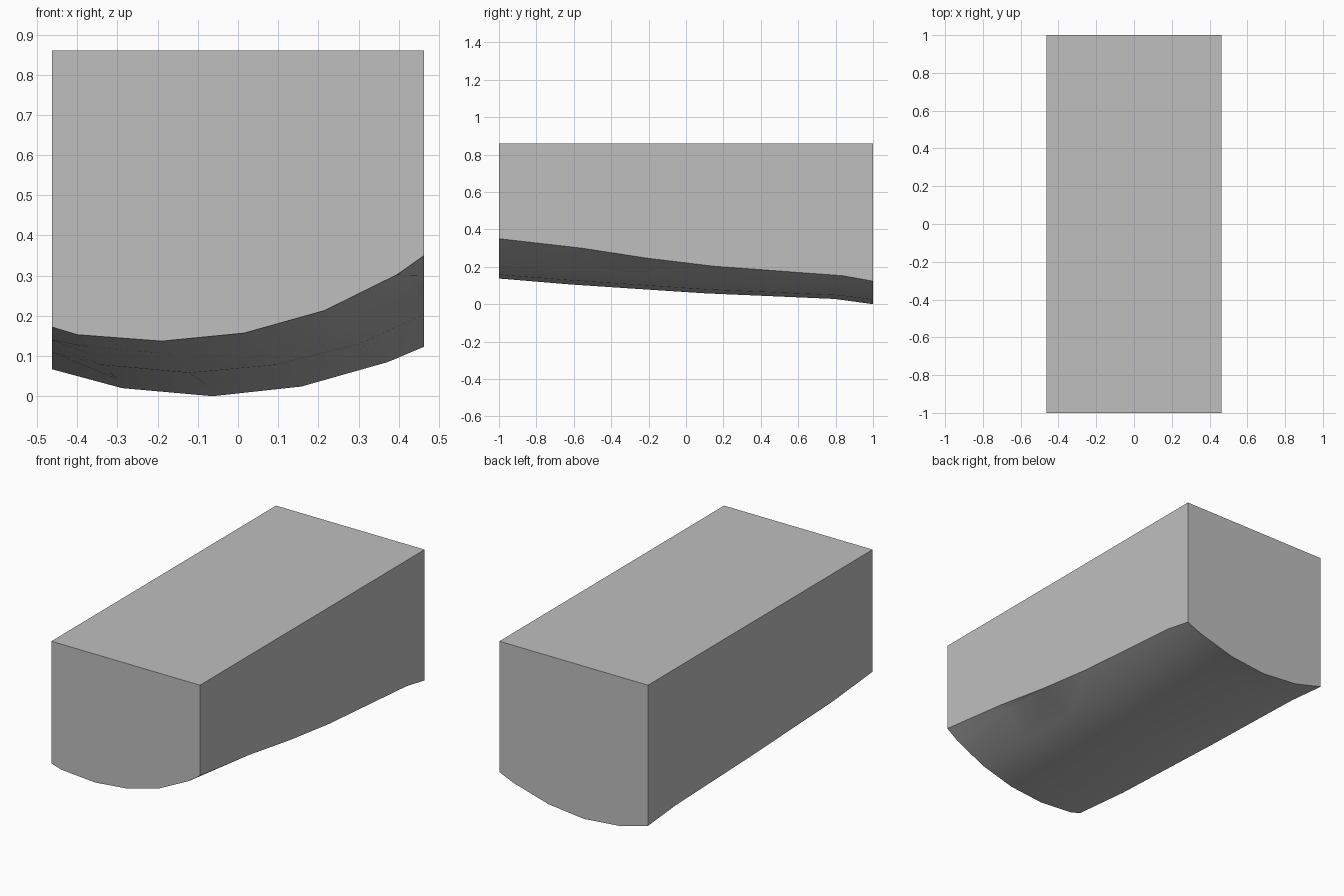
import bpy, bmesh, math

cube = bpy.data.objects.get("Cube")
if cube:
    bpy.data.objects.remove(cube)

HALF_W, HALF_L, TOP = 0.463, 1.0, 0.86
SKEW = 0.085  # the underside's grid is turned slightly against the block

# Underside cross-sections: (middle y, shift of the columns, heights left to right)
sections = [
    (-1.0, 0.0, [0.172, 0.153, 0.137, 0.157, 0.213, 0.302, 0.350]),
    (-0.6, 0.03, [0.140, 0.123, 0.105, 0.126, 0.180, 0.285, 0.300]),
    (-0.24, 0.06, [0.125, 0.100, 0.081, 0.102, 0.155, 0.245, 0.245]),
    (0.11, 0.085, [0.110, 0.078, 0.058, 0.078, 0.130, 0.203, 0.203]),
    (0.80, 0.135, [0.089, 0.043, 0.028, 0.048, 0.098, 0.152, 0.152]),
    (1.0, 0.155, [0.067, 0.020, 0.0, 0.024, 0.085, 0.123, 0.123]),
]
columns = [-0.40, -0.19, 0.015, 0.215, 0.395]

bm = bmesh.new()
rows = []
for y, shift, heights in sections:
    xs = [-HALF_W]
    for i, c in enumerate(columns):
        xs.append(min(HALF_W, c + shift * (0.72 + 0.1 * i)))
    xs.append(HALF_W)
    skew = 0 if abs(y) == HALF_L else SKEW
    rows.append([bm.verts.new((x, y + skew * x, z)) for x, z in zip(xs, heights)])

# Curved underside
for a, b in zip(rows, rows[1:]):
    for i in range(len(a) - 1):
        bm.faces.new((a[i], b[i], b[i + 1], a[i + 1]))

# Flat top and four upright walls
fl, fr, br, bl = [bm.verts.new((sx * HALF_W, sy * HALF_L, TOP))
                  for sx, sy in ((-1, -1), (1, -1), (1, 1), (-1, 1))]
bm.faces.new((fl, fr, br, bl))
bm.faces.new(rows[0] + [fr, fl])
bm.faces.new(rows[-1][::-1] + [bl, br])
bm.faces.new([r[-1] for r in rows] + [br, fr])
bm.faces.new([r[0] for r in reversed(rows)] + [fl, bl])

# Merge the column that runs out into the side wall
bmesh.ops.remove_doubles(bm, verts=bm.verts, dist=0.0005)
bmesh.ops.recalc_face_normals(bm, faces=bm.faces)
mesh = bpy.data.meshes.new("block")
bm.to_mesh(mesh)
bm.free()

block = bpy.data.objects.new("curved_bottom_block", mesh)
bpy.context.collection.objects.link(block)

# Plain grey
grey = bpy.data.materials.new("plain_grey")
grey.use_nodes = True
colour = (0.52, 0.52, 0.52, 1)
grey.diffuse_color = colour
grey.node_tree.nodes["Principled BSDF"].inputs["Base Color"].default_value = colour
mesh.materials.append(grey)

bpy.context.view_layer.objects.active = block
block.select_set(True)
bpy.ops.object.shade_smooth_by_angle(angle=math.radians(30))
